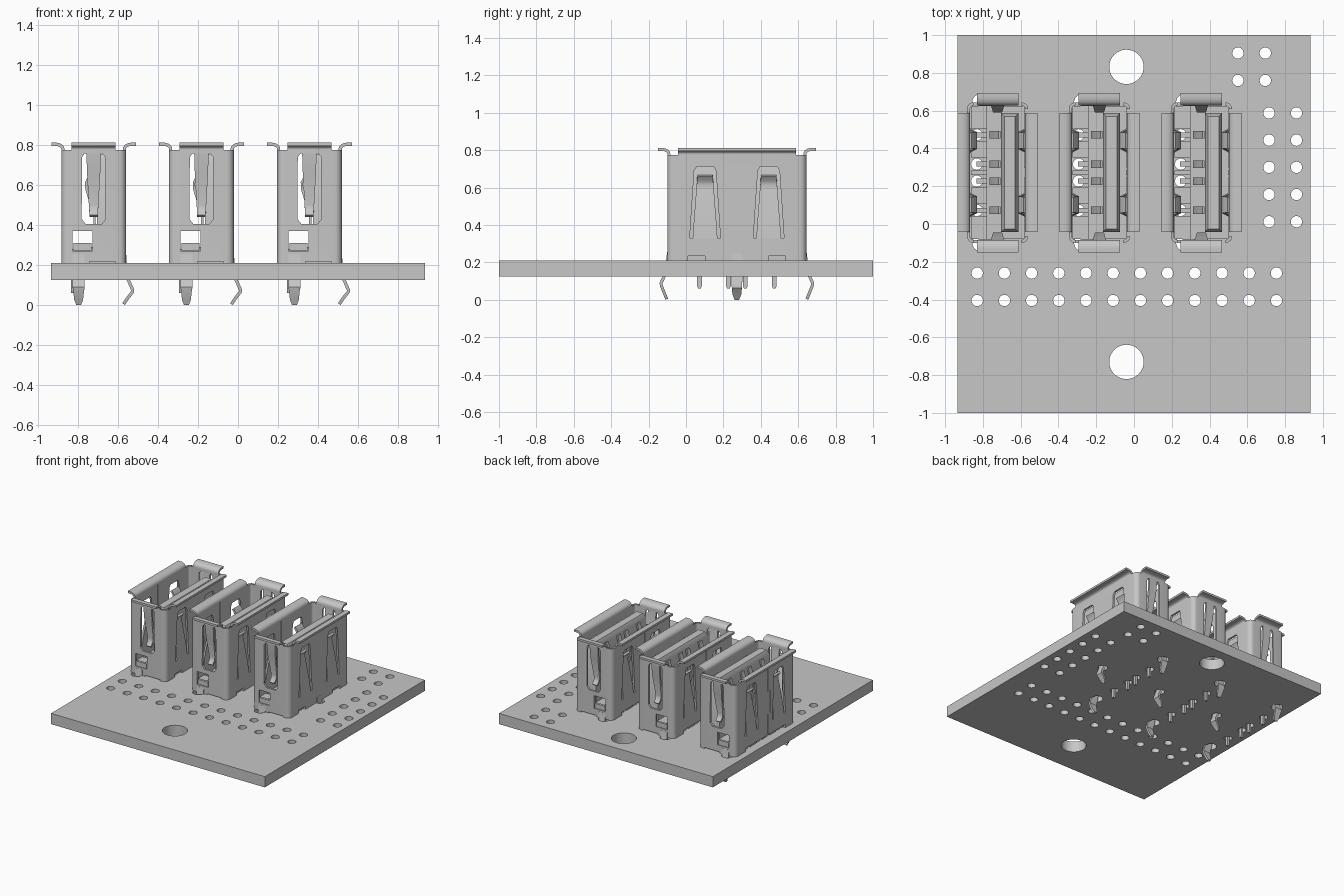
import bpy, bmesh
from math import sin, cos, pi
from mathutils import Matrix, Vector

cube = bpy.data.objects.get("Cube")
if cube:
    bpy.data.objects.remove(cube, do_unlink=True)

grey = bpy.data.materials.new("plain grey")
grey.use_nodes = True
COLOUR = (0.57, 0.57, 0.57, 1)
grey.diffuse_color = COLOUR
grey.node_tree.nodes["Principled BSDF"].inputs["Base Color"].default_value = COLOUR

HX, HY, WALL, R = 0.162, 0.372, 0.016, 0.035   # shell half sizes, sheet thickness, corner
EX, EY = HX - R, HY - R                        # half lengths of the flat walls
MID_Y = 0.272
BOARD_Z, SHELL_Z = 0.21, 0.775
CENTRES = (-0.722, -0.183, 0.357)
PINS = (-0.2, -0.045, 0.045, 0.2)
RIGHT, BACK, LEFT, FRONT = 0, pi / 2, pi, -pi / 2


def add(name, mesh, loc=(0, 0, 0)):
    ob = bpy.data.objects.new(name, mesh)
    ob.location = loc
    bpy.context.scene.collection.objects.link(ob)
    if not mesh.materials:
        mesh.materials.append(grey)


def finish(bm, name):
    bmesh.ops.recalc_face_normals(bm, faces=bm.faces)
    mesh = bpy.data.meshes.new(name)
    bm.to_mesh(mesh)
    bm.free()
    return mesh


def circle(x, y, r, n=24):
    return [(x + r * cos(2 * pi * i / n), y + r * sin(2 * pi * i / n)) for i in range(n)]


def rect(v0, v1, z0, z1):
    return [(v0, z0), (v1, z0), (v1, z1), (v0, z1)]


def sheet(name, loops, z0, z1):
    """Flat outlines with holes, extruded from z0 to z1."""
    cu = bpy.data.curves.new(name, 'CURVE')
    cu.dimensions, cu.fill_mode = '2D', 'BOTH'
    cu.extrude = (z1 - z0) / 2
    for loop in loops:
        sp = cu.splines.new('POLY')
        sp.points.add(len(loop) - 1)
        for p, (x, y) in zip(sp.points, loop):
            p.co = (x, y, 0, 1)
        sp.use_cyclic_u = True
    ob = bpy.data.objects.new(name, cu)
    bpy.context.scene.collection.objects.link(ob)
    bpy.context.view_layer.update()
    bm = bmesh.new()
    bm.from_mesh(bpy.data.meshes.new_from_object(
        ob.evaluated_get(bpy.context.evaluated_depsgraph_get())))
    bpy.data.objects.remove(ob)
    bmesh.ops.remove_doubles(bm, verts=bm.verts, dist=1e-5)
    bmesh.ops.translate(bm, verts=bm.verts, vec=(0, 0, (z0 + z1) / 2))
    return finish(bm, name)


def wall_frame(side):
    """Axes of a wall: along it, up, and outward from its outer face."""
    n, t = Vector((cos(side), sin(side), 0)), Vector((-sin(side), cos(side), 0))
    m = Matrix((t, (0, 0, 1), n)).transposed().to_4x4()
    m.translation = n * (HX if side in (RIGHT, LEFT) else HY)
    return m


def ribbon(bm, side, v, path, thick=WALL):
    """Bent strip; path points are (outward, height, half width)."""
    m, rings = wall_frame(side), []
    for i, (u, z, w) in enumerate(path):
        a, b = path[max(i - 1, 0)], path[min(i + 1, len(path) - 1)]
        d = Vector((b[0] - a[0], b[1] - a[1])).normalized() * thick
        inner = (u - d.y, z + d.x)
        rings.append([bm.verts.new(m @ Vector((v + s * w, q[1], q[0])))
                      for q, s in (((u, z), -1), ((u, z), 1), (inner, 1), (inner, -1))])
    for a, b in zip(rings, rings[1:]):
        for i in range(4):
            j = (i + 1) % 4
            bm.faces.new((a[i], a[j], b[j], b[i]))
    bm.faces.new(rings[0])
    bm.faces.new(rings[-1])


def box(bm, x0, x1, y0, y1, z0, z1):
    m = Matrix.Translation(((x0 + x1) / 2, (y0 + y1) / 2, (z0 + z1) / 2))
    m = m @ Matrix.Diagonal((x1 - x0, y1 - y0, z1 - z0, 1))
    bmesh.ops.create_cube(bm, size=1, matrix=m)


# Circuit board with mounting, header, pin and leg holes
holes = [circle(-0.04, y, 0.091, 40) for y in (0.832, -0.73)]
holes += [circle(-0.83 + 0.144 * i, y, 0.03) for i in range(12) for y in (-0.26, -0.405)]
holes += [circle(x, 0.012 + 0.144 * i, 0.03) for i in range(5) for x in (0.715, 0.86)]
holes += [circle(x, y, 0.03) for x in (0.55, 0.695) for y in (0.76, 0.905)]
for cx in CENTRES:
    holes += [circle(cx - 0.11, MID_Y + p, 0.03) for p in PINS]
    holes += [circle(cx - 0.092, MID_Y + s * 0.373, 0.042) for s in (-1, 1)]
    holes.append(circle(cx + 0.168, MID_Y, 0.035))
add("circuit_board", sheet("board", [rect(-0.935, 0.935, -1, 1)] + holes, 0.125, BOARD_Z))


# Shell walls: outlines with foot notches, spring slots, windows and a jogged seam
def notched(half, notches):
    bottom = [(-half, BOARD_Z)]
    for a, b, z in notches:
        bottom += [(a, BOARD_Z), (a, z), (b, z), (b, BOARD_Z)]
    return bottom + [(half, BOARD_Z), (half, SHELL_Z), (-half, SHELL_Z)]


side_slots = [[(v - 0.082, 0.33), (v + 0.082, 0.33), (v + 0.058, 0.69), (v + 0.045, 0.712),
               (v - 0.045, 0.712), (v - 0.058, 0.69)] for v in (-0.17, 0.17)]
end_slot = [(-0.04, 0.405), (0.04, 0.405), (0.06, 0.43), (0.058, 0.74),
            (0.045, 0.757), (-0.045, 0.757), (-0.058, 0.74), (-0.06, 0.43)]
seam = [(0.03, 0.235), (0.03, 0.4), (0.06, 0.4), (0.06, 0.58), (0.03, 0.58), (0.03, SHELL_Z)]
GAP = 0.006
left_halves = [
    [(-EY, BOARD_Z), (-0.25, BOARD_Z), (-0.25, 0.235)] + seam + [(-EY, SHELL_Z)],
    [(EY, BOARD_Z), (0.25, BOARD_Z), (0.25, 0.235)]
    + [(v + GAP, z) for v, z in seam] + [(EY, SHELL_Z)]]
walls = {
    RIGHT: [notched(EY, [(-0.26, -0.17, 0.235), (0.17, 0.26, 0.235)])] + side_slots,
    LEFT: left_halves + side_slots,
    FRONT: [notched(EX, [(-0.02, 0.11, 0.218)]), end_slot, rect(-0.105, -0.005, 0.27, 0.37)],
    BACK: [notched(EX, [(-0.11, 0.02, 0.218)]), end_slot, rect(0.005, 0.105, 0.27, 0.37)]}
bm = bmesh.new()
for side, loops in walls.items():
    mesh = sheet("wall", loops, -WALL, 0)
    mesh.transform(wall_frame(side))
    bm.from_mesh(mesh)

# Rounded shell corners, welded to the walls without the inner joint faces
for q, (sx, sy) in enumerate(((1, 1), (-1, 1), (-1, -1), (1, -1))):
    arc = [(q + i / 6) * pi / 2 for i in range(7)]
    rim = [(sx * EX + r * cos(a), sy * EY + r * sin(a))
           for r, angles in ((R, arc), (R - WALL, arc[::-1])) for a in angles]
    bm.from_mesh(sheet("corner", [rim], BOARD_Z, SHELL_Z))
bmesh.ops.remove_doubles(bm, verts=bm.verts, dist=1e-4)


def is_joint(face):
    on_x = all(abs(abs(v.co.x) - EX) < 1e-4 and abs(v.co.y) > EY for v in face.verts)
    on_y = all(abs(abs(v.co.y) - EY) < 1e-4 and abs(v.co.x) > EX for v in face.verts)
    return on_x or on_y


bmesh.ops.delete(bm, geom=[f for f in bm.faces if is_joint(f)], context='FACES')
shell = finish(bm, "shell")

# Flared lips around the mouth
bm = bmesh.new()
for side, half in ((RIGHT, 0.315), (LEFT, 0.315), (FRONT, 0.11), (BACK, 0.11)):
    arc = [(0.03 - 0.03 * cos(a), SHELL_Z + 0.005 + 0.016 * sin(a), half)
           for a in (i * pi / 12 for i in range(7))]
    ribbon(bm, side, 0, [(0, SHELL_Z, half)] + arc + [(0.05, SHELL_Z + 0.021, half)])
lips = finish(bm, "lips")

# Spring fingers cut out of the walls
bm = bmesh.new()
for side in (RIGHT, LEFT):
    for v in (-0.17, 0.17):
        ribbon(bm, side, v, [(0, 0.33, 0.066), (-0.008, 0.42, 0.06), (-0.034, 0.59, 0.047),
                             (-0.038, 0.615, 0.045), (-0.03, 0.635, 0.043), (-0.012, 0.658, 0.041)])
for side in (FRONT, BACK):
    ribbon(bm, side, 0, [(-0.012, 0.45, 0.021), (-0.034, 0.475, 0.022), (-0.038, 0.5, 0.024),
                         (-0.008, 0.66, 0.033), (0, 0.757, 0.036)])
springs = finish(bm, "springs")

# Bent retaining legs
bm = bmesh.new()
for side, v in ((FRONT, -0.075), (BACK, 0.075)):
    ribbon(bm, side, v, [(0.01, 0, 0.012), (0.02, 0.025, 0.022), (0.038, 0.07, 0.027),
                         (0.042, 0.09, 0.03), (0.025, 0.125, 0.03), (0.008, 0.2, 0.03),
                         (0.001, 0.255, 0.03)])
ribbon(bm, RIGHT, 0, [(-0.005, 0, 0.012), (0.015, 0.03, 0.024), (0.04, 0.062, 0.027),
                      (0.04, 0.08, 0.028), (0.018, 0.13, 0.03), (0.005, 0.2, 0.03),
                      (0.001, 0.25, 0.03)])
legs = finish(bm, "legs")

# Moulded insulator: floor, ribs between the pins, latches and the chamfered tongue
bm = bmesh.new()
box(bm, -0.06, 0.142, -0.352, 0.352, BOARD_Z, 0.29)
for y0, y1 in ((-0.352, -0.23), (-0.165, -0.08), (-0.012, 0.012), (0.08, 0.165), (0.23, 0.352)):
    box(bm, -0.142, -0.06, y0, y1, BOARD_Z, 0.28)
for s in (-1, 1):
    box(bm, -0.1, -0.01, s * 0.361 - 0.009, s * 0.361 + 0.009, 0.272, 0.31)
box(bm, 0.018, 0.11, -0.315, 0.315, 0.285, 0.72)
top = max(bm.faces, key=lambda f: f.calc_center_median().z)
bmesh.ops.inset_region(bm, faces=[top], thickness=0.025)
bmesh.ops.translate(bm, verts=top.verts, vec=(0, 0, 0.035))
insulator = finish(bm, "insulator")

# Contact strips along the tongue and their solder pins
bm = bmesh.new()
for y in PINS:
    ribbon(bm, RIGHT, y, [(u - HX, z, 0.02) for u, z in (
        (0.012, 0.28), (0.01, 0.45), (-0.03, 0.58), (-0.032, 0.61), (0.005, 0.68), (0.016, 0.72))],
        0.012)
    ribbon(bm, RIGHT, y, [(-0.095 - HX, z, w) for z, w in (
        (0.06, 0.007), (0.075, 0.013), (0.25, 0.013))], 0.018)
    box(bm, -0.113, -0.05, y - 0.013, y + 0.013, 0.24, 0.258)
contacts = finish(bm, "contacts")

# Three identical sockets
parts = (("shell", shell), ("mouth_lips", lips), ("wall_springs", springs),
         ("retaining_legs", legs), ("insulator", insulator), ("contacts", contacts))
for i, cx in enumerate(CENTRES):
    for name, mesh in parts:
        add(f"socket_{i + 1}_{name}", mesh, (cx, MID_Y, 0))

for ob in bpy.context.scene.objects:
    ob.select_set(ob.type == 'MESH')
    if ob.type == 'MESH':
        bpy.context.view_layer.objects.active = ob
bpy.ops.object.shade_smooth_by_angle(angle=0.6)
